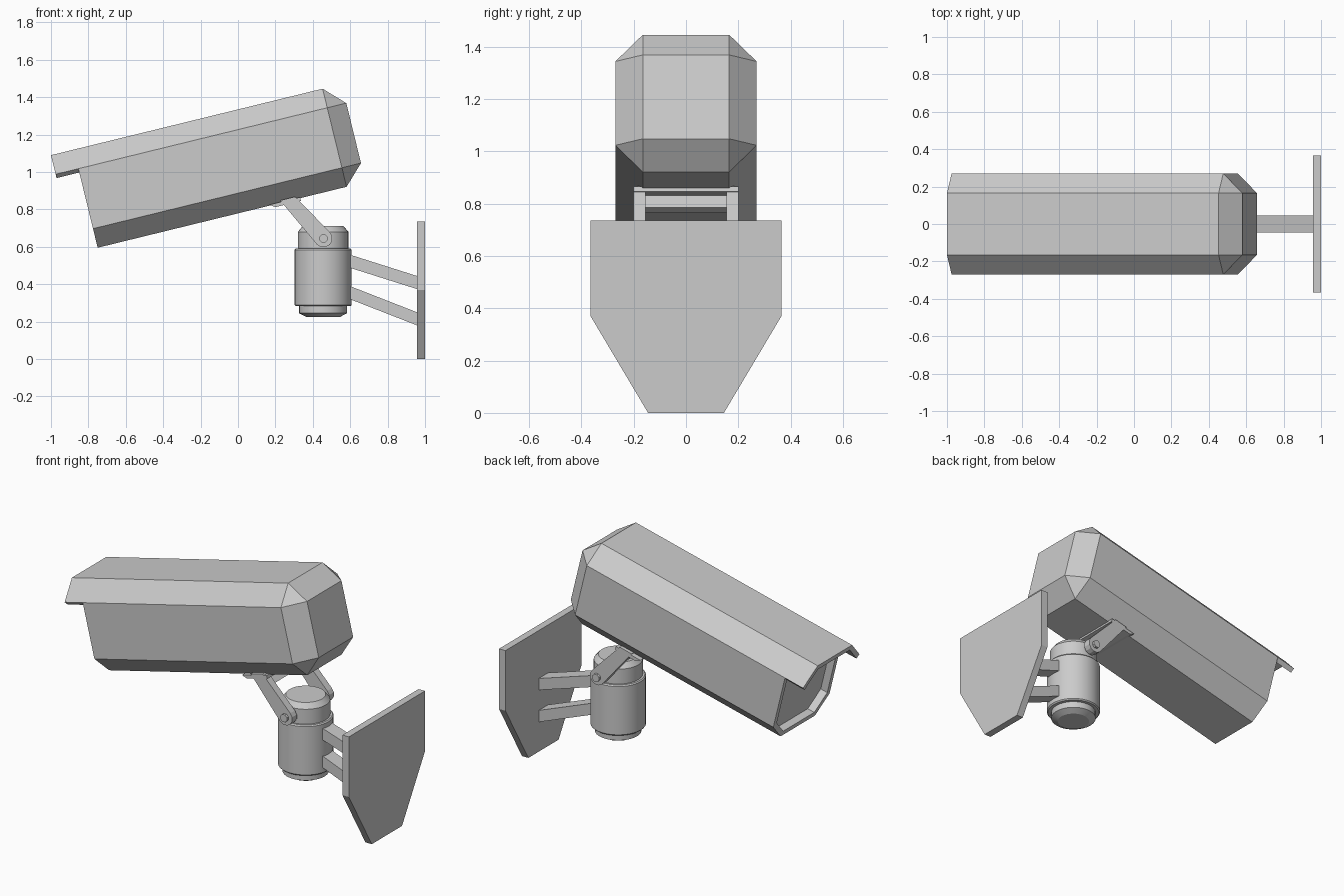
import bpy, bmesh
from math import sin, cos, pi, radians
from mathutils import Matrix

if "Cube" in bpy.data.objects:
    bpy.data.objects.remove(bpy.data.objects["Cube"])

# camera frame: x along the housing, z up from its top skin
TILT = Matrix.Translation((-1, 0, 1.09)) @ Matrix.Rotation(radians(-13.75), 4, 'Y')


def loft(name, rings, matrix=None, smooth=False):
    """Skin matching rings of points and cap both ends."""
    bm = bmesh.new()
    rows = [[bm.verts.new(p) for p in r] for r in rings]
    n = len(rows[0])
    for r, s in zip(rows, rows[1:]):
        for i in range(n):
            bm.faces.new((r[i], r[(i + 1) % n], s[(i + 1) % n], s[i]))
    bm.faces.new(rows[0])
    bm.faces.new(rows[-1])
    bmesh.ops.remove_doubles(bm, verts=bm.verts, dist=1e-4)
    bmesh.ops.recalc_face_normals(bm, faces=bm.faces)
    me = bpy.data.meshes.new(name)
    bm.to_mesh(me)
    bm.free()
    ob = bpy.data.objects.new(name, me)
    bpy.context.collection.objects.link(ob)
    if matrix:
        ob.matrix_world = matrix
    if smooth:
        bpy.ops.object.select_all(action='DESELECT')
        ob.select_set(True)
        bpy.context.view_layer.objects.active = ob
        bpy.ops.object.shade_smooth_by_angle(angle=radians(25))
    return ob


def slab_y(name, xz, y0, y1, matrix=None):
    return loft(name, [[(x, y, z) for x, z in xz] for y in (y0, y1)], matrix)


def slab_x(name, yz, x0, x1, matrix=None):
    return loft(name, [[(x, y, z) for y, z in yz] for x in (x0, x1)], matrix)


def octagon(x, h, c):
    """Square section of half size h with corners cut by c."""
    k = h - c
    pts = [(h, k), (k, h), (-k, h), (-h, k), (-h, -k), (-k, -h), (k, -h), (h, -k)]
    return [(x, y, z - 0.27) for y, z in pts]


# housing: recessed front, chamfered back
loft("camera_housing", [octagon(0.17, 0.242, 0.093), octagon(0.125, 0.242, 0.093),
                        octagon(0.125, 0.27, 0.105), octagon(1.495, 0.27, 0.105),
                        octagon(1.60, 0.165, 0)], TILT)

# sun visor continuing the top three faces
half = [(0.165, 0), (0.27, -0.105), (0.249, -0.126), (0.153, -0.028)]
visor = [(-0.165, 0), *half, (-0.153, -0.028), (-0.249, -0.126), (-0.27, -0.105)]
slab_x("sun_visor", visor, 0, 0.127, TILT)

# mounting plate under the housing
slab_y("mounting_plate", [(1.07, -0.535), (1.24, -0.535), (1.24, -0.555), (1.10, -0.555)],
       -0.2, 0.2, TILT)

# tilt arms with rounded lower end, and their bolts
PX, PZ = 0.457, 0.645
arm = [(0.305, 0.868), (0.225, 0.848)]
arm += [(PX + 0.048 * cos(radians(a)), PZ + 0.048 * sin(radians(a)))
        for a in range(225, 406, 30)]
bolt = [(PX + 0.024 * cos(i * pi / 4 + pi / 8), PZ + 0.024 * sin(i * pi / 4 + pi / 8))
        for i in range(8)]
for side, s in (("left", -1), ("right", 1)):
    slab_y("tilt_arm_" + side, arm, s * 0.155, s * 0.2)
    slab_y("tilt_bolt_" + side, bolt, s * 0.11, s * 0.215)

# web joining the two arms
slab_y("arm_web", [(0.225, 0.845), (0.262, 0.85), (0.325, 0.785), (0.30, 0.765)], -0.16, 0.16)

# swivel drum with stepped ends
profile = [(0.09, 0.225), (0.128, 0.245), (0.128, 0.283), (0.147, 0.283), (0.153, 0.29),
           (0.153, 0.583), (0.147, 0.59), (0.135, 0.59), (0.135, 0.68), (0.11, 0.71)]
N = 32
loft("swivel_drum", [[(0.455 + r * cos(2 * pi * i / N), r * sin(2 * pi * i / N), z)
                      for i in range(N)] for r, z in profile], smooth=True)

# struts to the wall
for name, z0, z1 in (("upper_strut", 0.57, 0.44), ("lower_strut", 0.405, 0.245)):
    slab_y(name, [(0.56, z0), (0.97, z1), (0.97, z1 - 0.07), (0.56, z0 - 0.07)], -0.045, 0.045)

# wall plate
slab_x("wall_plate", [(-0.365, 0.735), (0.365, 0.735), (0.365, 0.37), (0.145, 0),
                      (-0.145, 0), (-0.365, 0.37)], 0.957, 1.0)
